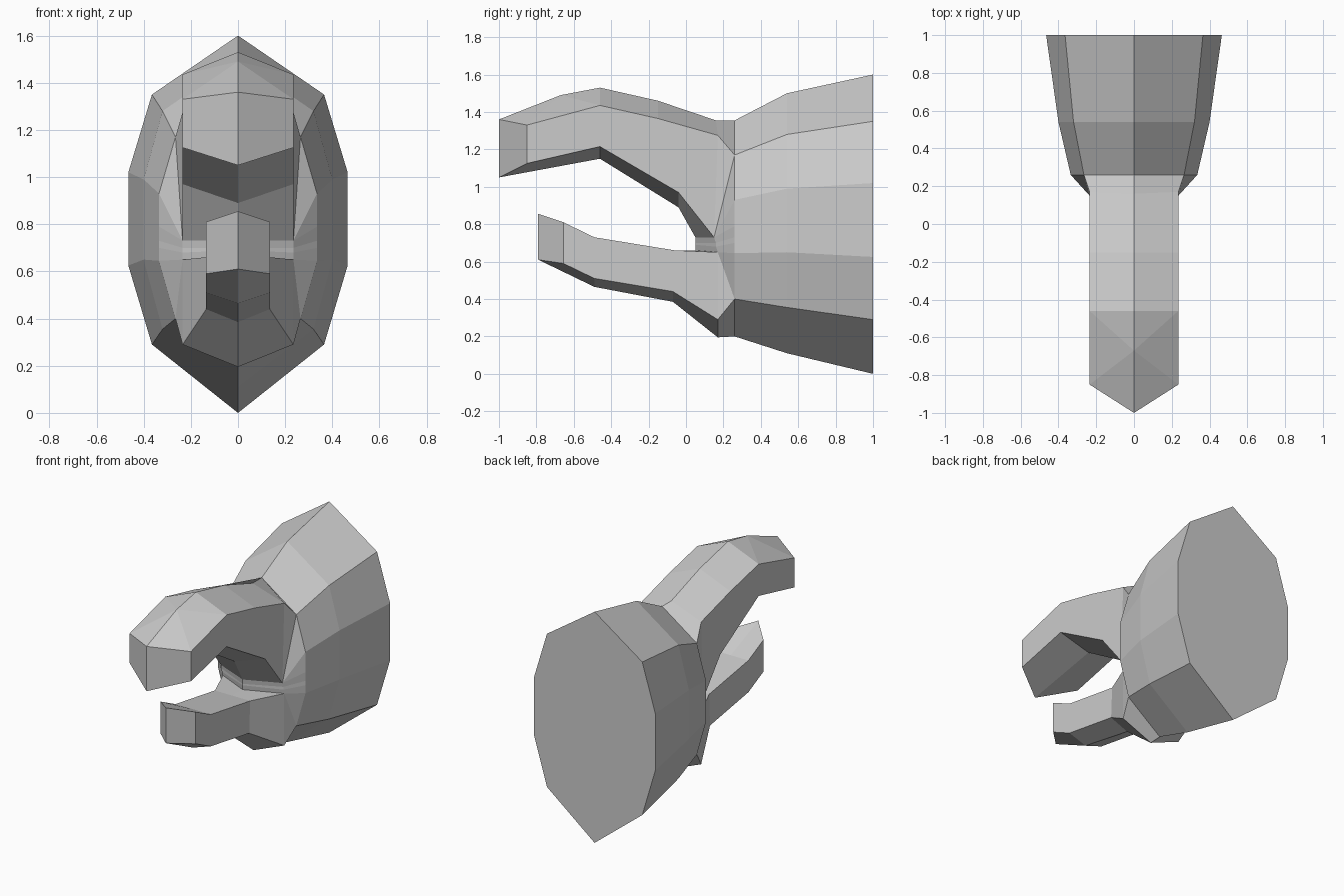
import bpy

if "Cube" in bpy.data.objects:
    bpy.data.objects.remove(bpy.data.objects["Cube"])


def part(name, *lofts):
    """Skin strips between half profiles (rows run back to front, points top to bottom), mirrored in x.
    Repeated points collapse quads to triangles."""
    verts, faces = [], []

    def index(p):
        if p not in verts:
            verts.append(p)
        return verts.index(p)

    for rows in lofts:
        for a, b in zip(rows, rows[1:]):
            for i in range(len(a) - 1):
                quad = [index(p) for p in (a[i], b[i], b[i + 1], a[i + 1])]
                face = list(dict.fromkeys(quad))
                if len(face) > 2:
                    faces.append(face)
    mesh = bpy.data.meshes.new(name)
    mesh.from_pydata(verts, [], faces)
    obj = bpy.data.objects.new(name, mesh)
    bpy.context.collection.objects.link(obj)
    mirror = obj.modifiers.new("mirror", 'MIRROR')
    mirror.use_clip = True
    return obj


def jaw_row(w, top, side_top, side_low, low):
    """Half profile of a jaw: ridge, two side corners, keel, each given as (y, z)."""
    return [(0, *top), (w, *side_top), (w, *side_low), (0, *low)]


def tip(row):
    """Collapsed row that closes the pointed end of a jaw."""
    return [row[0], row[0], row[3], row[3]]


# Body: three ten-sided rings narrowing to the front, with a flat back
def ring(y, xs, zs):
    return [(x, y, z) for x, z in zip((0, xs[0], xs[1], xs[1], xs[0], 0), zs)]


back = ring(1.0, (0.365, 0.465), (1.6, 1.35, 1.02, 0.625, 0.29, 0.0))
middle = ring(0.54, (0.32, 0.40), (1.50, 1.28, 0.99, 0.65, 0.355, 0.11))
front = ring(0.26, (0.265, 0.335), (1.355, 1.17, 0.93, 0.645, 0.40, 0.20))
back_cap = [(0, y, z) for x, y, z in back]
part("body", [back_cap, back, middle, front])

# Upper jaw: arched, bent down at the tip
W = 0.235
u0 = jaw_row(W, (0.16, 1.355), (0.17, 1.275), (0.15, 0.73), (0.05, 0.73))
u1 = jaw_row(W, (-0.15, 1.46), (-0.15, 1.365), (-0.04, 0.97), (-0.04, 0.89))
u2 = jaw_row(W, (-0.46, 1.53), (-0.46, 1.435), (-0.46, 1.215), (-0.46, 1.15))
u4 = jaw_row(W, (-1.0, 1.36), (-0.85, 1.33), (-0.85, 1.125), (-1.0, 1.05))
brow = (0, -0.67, 1.49)
T, S, M, M3, B, K = front
corner = (0.335, 0.26, 0.79)
collar = [[T, S, S, M, corner], [u0[0], u0[1], u0[2], u0[2], u0[2]]]
part("upper_jaw", collar,
     [u0, u1, u2, [brow] + u2[1:], [brow] + u4[1:], u4, tip(u4)])

# Lower jaw: narrower, bent up at the tip
N = 0.135
l0 = jaw_row(W, (0.05, 0.66), (0.17, 0.65), (0.17, 0.29), (0.17, 0.195))
l1 = jaw_row(N, (-0.06, 0.66), (-0.06, 0.66), (-0.07, 0.44), (-0.07, 0.385))
l2 = jaw_row(N, (-0.49, 0.73), (-0.49, 0.73), (-0.49, 0.51), (-0.49, 0.465))
l3 = jaw_row(N, (-0.79, 0.855), (-0.655, 0.81), (-0.655, 0.59), (-0.79, 0.61))
collar = [[M3, B, B, K], [l0[1], l0[1], l0[2], l0[3]]]
part("lower_jaw", collar, [l0, l1, l2, l3, tip(l3)])

# Mouth: pleated web between the jaws
edge = [corner, (0.335, 0.26, 0.73), (0.335, 0.26, 0.70), M3]
side = [u0[2], (W, 0.16, 0.70), (W, 0.16, 0.68), l0[1]]
centre = [u0[3], (0, 0.05, 0.70), (0, 0.05, 0.69), l0[0]]
part("mouth", [edge, side, centre])
